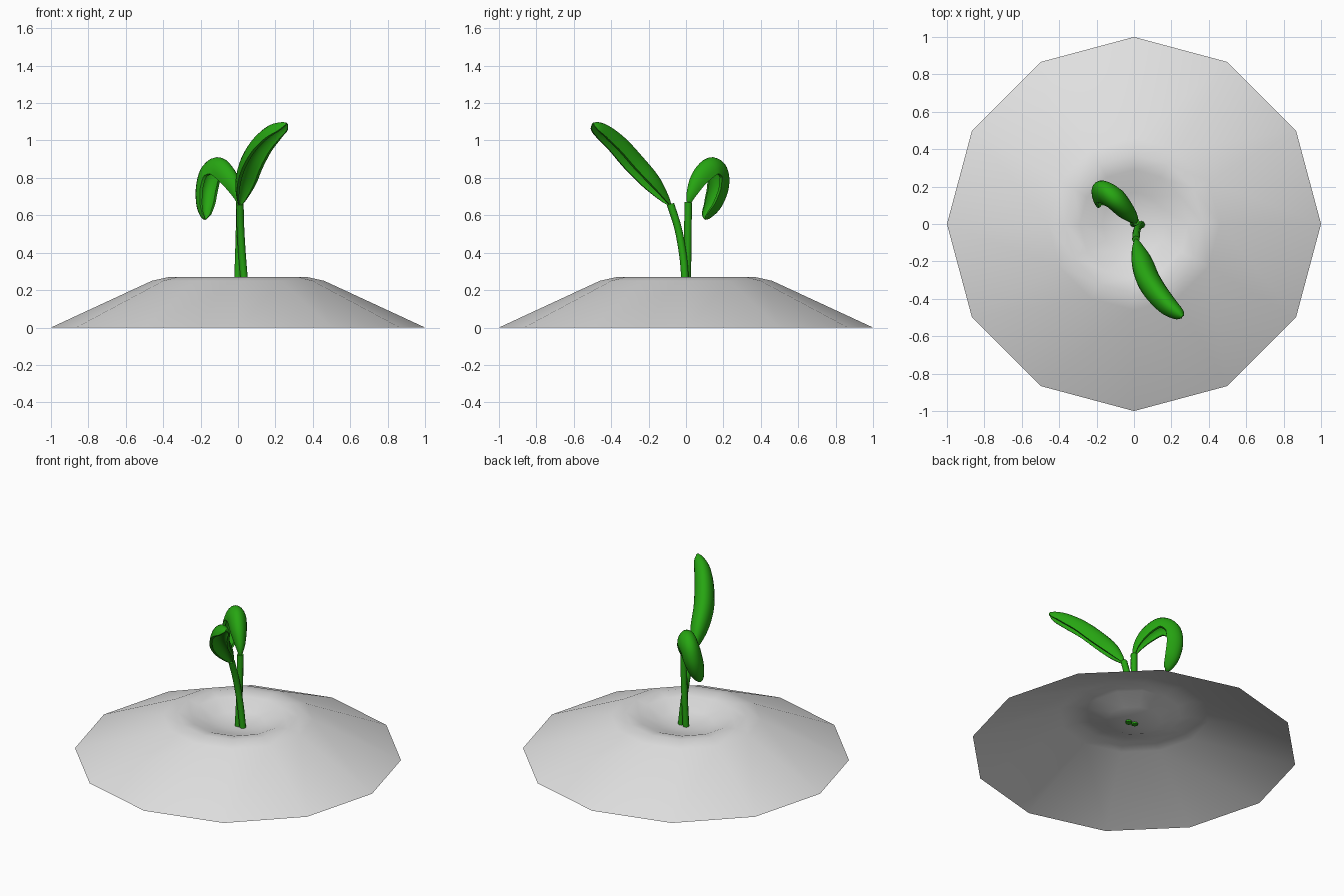
import bpy, bmesh
from math import sin, cos, pi
from mathutils import Vector

if "Cube" in bpy.data.objects:
    bpy.data.objects.remove(bpy.data.objects["Cube"], do_unlink=True)


def material(name, rgb):
    m = bpy.data.materials.new(name)
    m.use_nodes = True
    m.diffuse_color = (*rgb, 1)
    bsdf = m.node_tree.nodes["Principled BSDF"]
    bsdf.inputs["Base Color"].default_value = (*rgb, 1)
    bsdf.inputs["Roughness"].default_value = 0.8
    return m


GREY = material("soil grey", (0.75, 0.75, 0.75))
GREEN = material("leaf green", (0.02, 0.38, 0.006))


def spline(keys, steps):
    """Catmull-Rom curve through keys of any dimension."""
    pts = [Vector(k) for k in keys]
    pts = [pts[0] * 2 - pts[1]] + pts + [pts[-1] * 2 - pts[-2]]
    out = []
    for a, b, c, d in zip(pts, pts[1:], pts[2:], pts[3:]):
        for i in range(steps):
            t = i / steps
            out.append(b + (c - a) * (t / 2) + (a * 2 - b * 5 + c * 4 - d) * (t * t / 2)
                       + (b * 3 - a - c * 3 + d) * (t ** 3 / 2))
    return out + [pts[-2]]


def skin(name, rings, mat, cap=True, angle=None):
    """Bridge equal rings of points into one smooth surface."""
    bm = bmesh.new()
    loops = [[bm.verts.new(p) for p in ring] for ring in rings]
    for a, b in zip(loops, loops[1:]):
        n = len(a)
        for i in range(n):
            j = (i + 1) % n
            bm.faces.new((a[i], a[j], b[j], b[i]))
    if cap:
        bm.faces.new(loops[0][::-1])
        bm.faces.new(loops[-1])
    bmesh.ops.remove_doubles(bm, verts=bm.verts, dist=0.0001)
    bmesh.ops.recalc_face_normals(bm, faces=bm.faces)
    mesh = bpy.data.meshes.new(name)
    bm.to_mesh(mesh)
    bm.free()
    mesh.materials.append(mat)
    obj = bpy.data.objects.new(name, mesh)
    bpy.context.collection.objects.link(obj)
    bpy.ops.object.select_all(action="DESELECT")
    obj.select_set(True)
    bpy.context.view_layer.objects.active = obj
    if angle:
        bpy.ops.object.shade_smooth_by_angle(angle=angle)
    else:
        bpy.ops.object.shade_smooth()
    return obj


def sweep(name, keys, side, section, steps=5):
    """Sweep a section along x, y, z, size keys; side sets the section's width."""
    curve = spline(keys, steps)
    pos = [Vector(k[:3]) for k in curve]
    rings = []
    for i, p in enumerate(pos):
        t = (pos[min(i + 1, len(pos) - 1)] - pos[max(i - 1, 0)]).normalized()
        s = Vector(side)
        s = (s - t * s.dot(t)).normalized()
        n = s.cross(t)
        size = max(curve[i][3], 0.02)
        rings.append([p + (s * u + n * v) * size for u, v in section])
    return skin(name, rings, GREEN, angle=pi / 3)


# Open soil mound with a shallow crater
profile = [(1, 0), (.46, .25), (.37, .27), (.29, .257), (.17, .21), (.08, .195), (0, .19)]
mound = [[(r * cos(k * pi / 6), r * sin(k * pi / 6), z) for k in range(12)]
         for r, z in profile]
skin("soil_mound", mound, GREY, cap=False)

# Cupped leaf section: round back, hollow underside
W, D, N = 0.06, 0.09, 10
arc = [pi * i / N for i in range(N + 1)]
cup = [(W * cos(a), D * (sin(a) - .5)) for a in arc]
cup += [(.72 * W * cos(a), D * (.55 * sin(a) - .53)) for a in reversed(arc)]

# Upright front leaf
sweep("front_leaf", [(.01, -.08, .65, .1), (.015, -.115, .7, .5), (.03, -.18, .785, .92),
                     (.06, -.27, .885, 1.05), (.115, -.355, .98, 1),
                     (.18, -.43, 1.045, .85), (.235, -.475, 1.075, .55),
                     (.26, -.495, 1.09, .15)], (-.86, -.5, 0), cup)

# Back leaf arching over and hanging down
sweep("back_leaf", [(.01, .01, .65, .1), (0, .025, .72, .5), (-.04, .065, .805, .85),
                    (-.1, .13, .865, 1), (-.155, .18, .835, 1),
                    (-.18, .185, .75, 1), (-.185, .155, .66, .85),
                    (-.18, .115, .6, .5), (-.175, .1, .58, .15)], (.78, .62, 0), cup)

# Thin stems rising out of the crater
circle = [(cos(k * pi / 4), sin(k * pi / 4)) for k in range(8)]
sweep("front_stem", [(.04, -.003, .18, .013), (.025, -.012, .35, .011),
                     (.014, -.04, .52, .008), (.01, -.083, .66, .006)], (1, 0, 0), circle)
sweep("back_stem", [(-.003, .003, .18, .013), (.003, .008, .35, .011),
                    (.008, .01, .52, .008), (.01, .012, .67, .006)], (1, 0, 0), circle)
